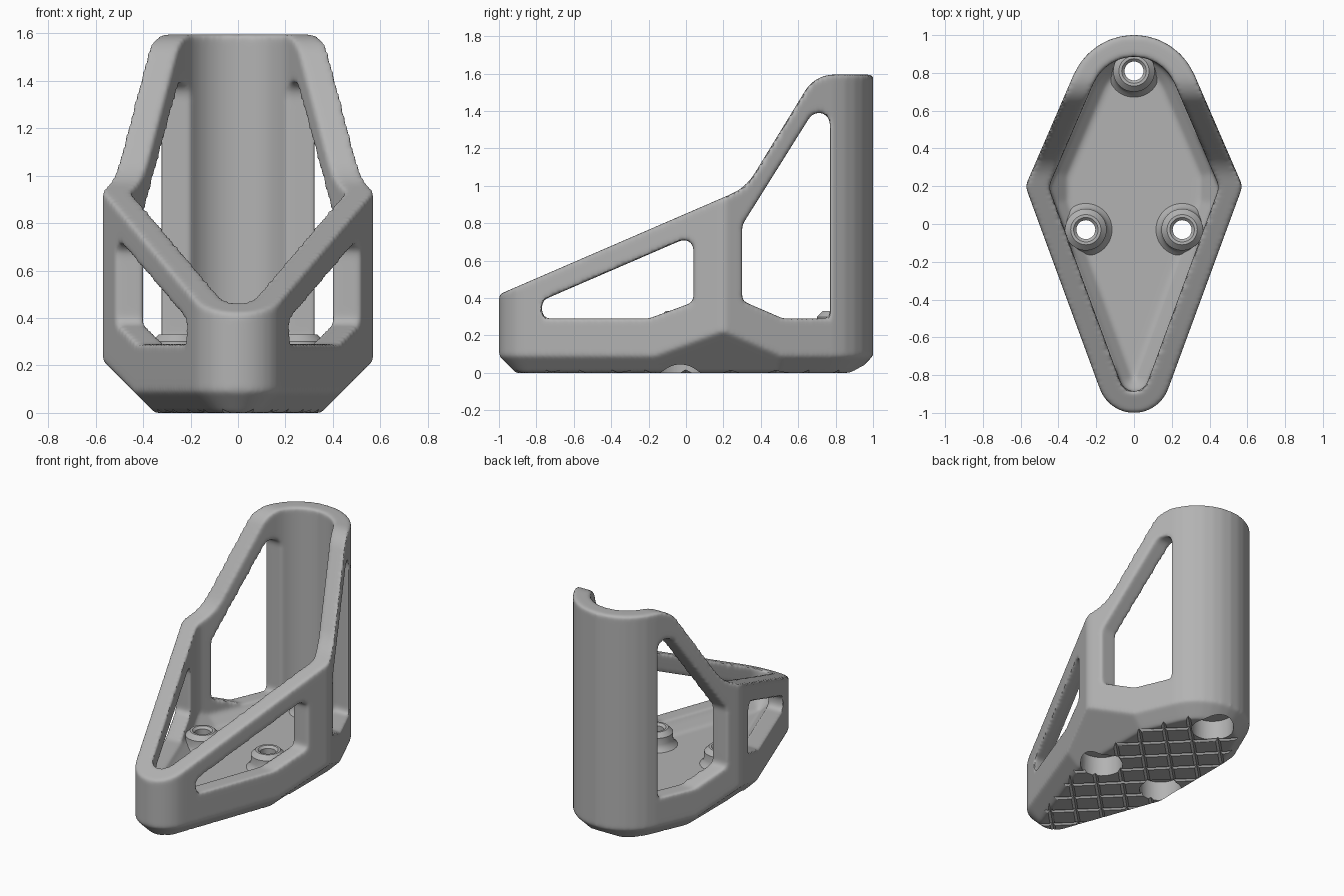
import bpy, bmesh, math
from mathutils import Vector, Matrix

cube = bpy.data.objects.get("Cube")
if cube:
    bpy.data.objects.remove(cube, do_unlink=True)

grey = bpy.data.materials.new("plain grey")
grey.use_nodes = True
grey.diffuse_color = (0.45, 0.45, 0.45, 1)
grey.node_tree.nodes["Principled BSDF"].inputs["Base Color"].default_value = grey.diffuse_color


def to_object(name, bm):
    bmesh.ops.recalc_face_normals(bm, faces=bm.faces)
    mesh = bpy.data.meshes.new(name)
    bm.to_mesh(mesh)
    bm.free()
    mesh.materials.append(grey)
    obj = bpy.data.objects.new(name, mesh)
    bpy.context.scene.collection.objects.link(obj)
    return obj


def loft(name, rings, closed=False):
    """Skin rings of equal length; cap the ends, or join last to first."""
    bm = bmesh.new()
    loops = [[bm.verts.new(p) for p in ring] for ring in rings]
    pairs = list(zip(loops, loops[1:]))
    if closed:
        pairs.append((loops[-1], loops[0]))
    else:
        bm.faces.new(loops[0])
        bm.faces.new(loops[-1])
    for a, b in pairs:
        for i in range(len(a)):
            bm.faces.new((a[i - 1], a[i], b[i], b[i - 1]))
    return to_object(name, bm)


def fillet(corners, steps=12):
    """Round the corners (u, v, radius) of a polygon."""
    out = []
    for i, (u, v, r) in enumerate(corners):
        p = Vector((u, v))
        if r <= 0:
            out.append(p)
            continue
        a = (Vector(corners[i - 1][:2]) - p).normalized()
        b = (Vector(corners[(i + 1) % len(corners)][:2]) - p).normalized()
        half = a.angle(b) / 2
        c = p + (a + b).normalized() * (r / math.sin(half))
        d0 = p + a * (r / math.tan(half)) - c
        d1 = p + b * (r / math.tan(half)) - c
        start = math.atan2(d0.y, d0.x)
        turn = (math.atan2(d1.y, d1.x) - start + math.pi) % (2 * math.pi) - math.pi
        for k in range(steps + 1):
            t = start + turn * k / steps
            out.append(c + Vector((math.cos(t), math.sin(t))) * r)
    return out


def outline(inset, z):
    """Rounded kite plan, moved inward by inset."""
    f, b = 0.471 - inset, 0.607 - inset
    det = 0.939 * 0.397 + 0.345 * 0.917
    x = (f * 0.397 + b * 0.345) / det
    y = (0.939 * b - 0.917 * f) / det
    plan = fillet([(0, -f / 0.345, 0.192 - inset), (x, y, 0.06),
                   (0, b / 0.397, 0.348 - inset), (-x, y, 0.06)])
    return [(p.x, p.y, z) for p in plan]


def side_prism(name, corners):
    pts = fillet(corners)
    return loft(name, [[(x, p.x, p.y) for p in pts] for x in (-2, 2)])


def belly_prism(name, k):
    """Prism along y whose lower sides slope at 45 degrees, x = k + z."""
    half = [(k - 0.1, -0.1), (k + 0.9, 0.9), (k + 0.9, 2.5)]
    pts = half + [(-x, z) for x, z in reversed(half)]
    return loft(name, [[(x, y, z) for x, z in pts] for y in (-2, 2)])


def circle(centre, r, z, n=48):
    return [(centre[0] + r * math.cos(2 * math.pi * i / n),
             centre[1] + r * math.sin(2 * math.pi * i / n), z) for i in range(n)]


def apply(obj, mod):
    bpy.context.view_layer.objects.active = obj
    bpy.ops.object.modifier_apply(modifier=mod.name)


def combine(obj, tool, operation, solver='EXACT'):
    mod = obj.modifiers.new("cut", 'BOOLEAN')
    mod.operation, mod.solver, mod.object = operation, solver, tool
    apply(obj, mod)
    bpy.data.objects.remove(tool, do_unlink=True)


# Outer shell and the hollow inside it
body = loft("holder_body", [outline(0.09, 0), outline(0, 0.09), outline(0, 2)])
combine(body, belly_prism("outer_belly", 0.35), 'INTERSECT')
cavity = loft("cavity", [outline(0.185, 0.21), outline(0.115, 0.28), outline(0.115, 2.2)])
combine(cavity, belly_prism("inner_belly", 0.14), 'INTERSECT')
combine(body, cavity, 'DIFFERENCE')

# Sloping rim rising to the tall back
combine(body, side_prism("rim_profile", [
    (-1.5, -0.5, 0), (1.5, -0.5, 0), (1.5, 1.595, 0),
    (0.69, 1.595, 0.18), (0.32, 0.99, 0.28), (-1.5, 0.203, 0)]), 'INTERSECT')

# Front and back side windows
combine(body, side_prism("front_windows", [
    (-0.77, 0.29, 0.04), (-0.2, 0.29, 0.05), (0.04, 0.378, 0.04),
    (0.04, 0.737, 0.05), (-0.77, 0.387, 0.04)]), 'DIFFERENCE')
combine(body, side_prism("back_windows", [
    (0.3, 0.385, 0.03), (0.52, 0.29, 0.05), (0.77, 0.29, 0.03),
    (0.77, 1.54, 0.06), (0.3, 0.79, 0.05)]), 'DIFFERENCE')

# Soft fillets on every edge
remesh = body.modifiers.new("even_mesh", 'REMESH')
remesh.mode, remesh.voxel_size = 'VOXEL', 0.0115
apply(body, remesh)
soften = body.modifiers.new("fillets", 'SMOOTH')
soften.factor, soften.iterations = 0.5, 11
apply(body, soften)

# Screw bosses, with holes and counterbores through the floor
boss_profile = [(0.05, 0.15), (0.05, 0.315), (0.065, 0.33), (0.08, 0.33),
                (0.11, 0.3), (0.11, 0.255), (0.12, 0.227), (0.15, 0.2), (0.15, 0.15)]
bore_profile = [(0.14, -0.1), (0.14, 0.14), (0.055, 0.14), (0.055, 0.4)]
bosses = []
for name, at in (("left", (0.255, -0.03)), ("right", (-0.255, -0.03)), ("back", (0, 0.81))):
    bore = loft("bore", [circle(at, r, z) for r, z in bore_profile])
    combine(body, bore, 'DIFFERENCE', 'MANIFOLD')
    bosses.append(loft(name + "_screw_boss", [circle(at, r, z) for r, z in boss_profile], True))

# Crossed grip grooves under the base
for angle in (45, -45):
    bm = bmesh.new()
    turn = Matrix.Rotation(math.radians(angle), 4, 'Z')
    for i in range(-6, 7):
        place = turn @ Matrix.Translation((0, (i + 0.5) * 0.17, 0)) @ Matrix.Rotation(math.pi / 2, 4, 'Y')
        bmesh.ops.create_cone(bm, cap_ends=True, segments=4, radius1=0.016,
                              radius2=0.016, depth=4, matrix=place)
    combine(body, to_object("grooves", bm), 'DIFFERENCE', 'MANIFOLD')

bpy.ops.object.select_all(action='DESELECT')
for obj in [body] + bosses:
    obj.select_set(True)
bpy.context.view_layer.objects.active = body
bpy.ops.object.shade_smooth_by_angle(angle=math.radians(40))
